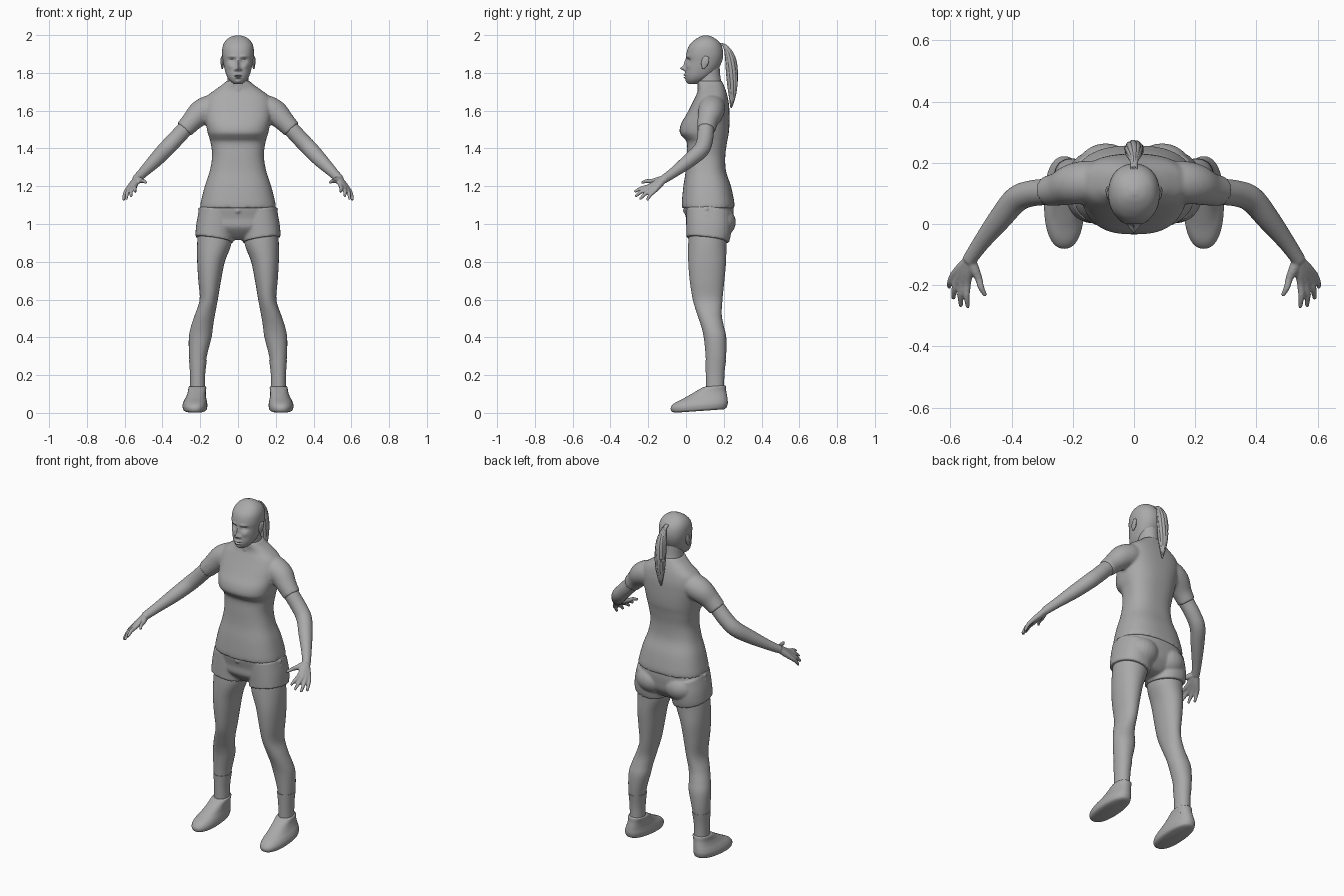
import bpy, bmesh, math, random
from mathutils import Vector, Matrix

random.seed(4)
default = bpy.data.objects.get("Cube")
if default:
    bpy.data.objects.remove(default)

grey = bpy.data.materials.new("clay grey")
grey.use_nodes = True
grey.diffuse_color = (0.4, 0.4, 0.4, 1)
grey.node_tree.nodes["Principled BSDF"].inputs["Base Color"].default_value = grey.diffuse_color


def refine(rows, steps):
    """Catmull-Rom interpolation between section rows."""
    rows = [Vector(row) for row in rows]
    padded = [rows[0]] + rows + [rows[-1]]
    result = []
    for a, b, c, d in zip(padded, padded[1:], padded[2:], padded[3:]):
        for i in range(steps):
            t = i / steps
            result.append(b + (c - a) * (t / 2) + (a * 2 - b * 5 + c * 4 - d) * (t * t / 2)
                          + (b * 3 - a - c * 3 + d) * (t ** 3 / 2))
    return result + [rows[-1]]


def skin(bm, rings):
    """Bridge rings of points with quads and close both ends."""
    loops = [[bm.verts.new(point) for point in ring] for ring in rings]
    for low, high in zip(loops, loops[1:]):
        for i in range(len(low)):
            j = (i + 1) % len(low)
            bm.faces.new((low[i], low[j], high[j], high[i]))
    bm.faces.new(loops[0][::-1])
    bm.faces.new(loops[-1])


def stack(bm, rows, power=2.3, sides=48, steps=5, tilt=(0, 0)):
    """Horizontal sections: height, middle x, half width, front y, back y."""
    def bend(value):
        return math.copysign(abs(value) ** (2 / power), value)
    rings = []
    for z, middle, half, front, back in refine(rows, steps):
        ring = []
        for i in range(sides):
            angle = math.tau * i / sides
            dx = half * bend(math.cos(angle))
            dy = (back - front) / 2 * bend(math.sin(angle))
            ring.append((middle + dx, (front + back) / 2 + dy, z + tilt[0] * dx + tilt[1] * dy))
        rings.append(ring)
    skin(bm, rings)


def tube(bm, rows, sides=20, steps=5):
    """Round limb along a path of x, y, z, radius."""
    path = refine(rows, steps)
    rings = []
    for i, row in enumerate(path):
        ahead = path[min(i + 1, len(path) - 1)].xyz - path[max(i - 1, 0)].xyz
        turn = ahead.to_track_quat("Z", "Y")
        angles = [math.tau * k / sides for k in range(sides)]
        rings.append([row.xyz + turn @ Vector((math.cos(a), math.sin(a), 0)) * row.w for a in angles])
    skin(bm, rings)


def ball(bm, centre, radii, lean=0):
    matrix = Matrix.Translation(centre) @ Matrix.Rotation(lean, 4, "X") @ Matrix.Diagonal((*radii, 1))
    bmesh.ops.create_uvsphere(bm, u_segments=24, v_segments=16, radius=1, matrix=matrix)


def finish(name, bm, mirror=False, voxel=0, relax=4):
    bmesh.ops.recalc_face_normals(bm, faces=bm.faces)
    mesh = bpy.data.meshes.new(name)
    bm.to_mesh(mesh)
    bm.free()
    mesh.materials.append(grey)
    obj = bpy.data.objects.new(name, mesh)
    bpy.context.collection.objects.link(obj)
    bpy.ops.object.select_all(action="DESELECT")
    obj.select_set(True)
    bpy.context.view_layer.objects.active = obj
    bpy.ops.object.shade_smooth_by_angle(angle=math.radians(50))
    if mirror:
        obj.modifiers.new("Mirror", "MIRROR").use_mirror_merge = False
    if voxel:
        remesh = obj.modifiers.new("Remesh", "REMESH")
        remesh.mode = "VOXEL"
        remesh.voxel_size = voxel
        remesh.use_smooth_shade = True
        obj.modifiers.new("Smooth", "SMOOTH").iterations = relax


# Head: lofted skull, then soft dabs push the face in and out
bm = bmesh.new()
stack(bm, [(1.742, 0, .022, .015, .06), (1.76, 0, .044, .002, .1), (1.785, 0, .06, -.004, .14),
           (1.82, 0, .071, -.002, .17), (1.86, 0, .079, .002, .19), (1.9, 0, .084, .002, .197),
           (1.94, 0, .081, .014, .19), (1.97, 0, .066, .04, .17), (1.99, 0, .04, .07, .14),
           (1.999, 0, .01, .095, .115)], power=2.2, sides=128, steps=8)
dabs = [  # x, z, width, height, push along y
    (0, 1.824, .010, .011, -.027), (0, 1.85, .008, .022, -.012), (.014, 1.818, .007, .007, -.012),
    (.032, 1.866, .017, .011, .015), (.032, 1.864, .011, .005, -.007), (.03, 1.887, .02, .006, -.006),
    (0, 1.789, .017, .005, -.012), (0, 1.775, .015, .005, -.011), (0, 1.782, .02, .0025, .006),
    (0, 1.753, .016, .01, -.006), (.042, 1.835, .014, .013, -.005)]
for vert in bm.verts:
    if vert.co.y < .08:
        x, z = abs(vert.co.x), vert.co.z
        vert.co.y += sum(push * math.exp(-((x - px) / w) ** 2 - ((z - pz) / h) ** 2)
                         for px, pz, w, h, push in dabs)
finish("head", bm)

bm = bmesh.new()
ball(bm, (.083, .1, 1.857), (.008, .019, .033), -.2)
ball(bm, (.086, .108, 1.862), (.007, .014, .026), -.2)
ball(bm, (.083, .093, 1.832), (.006, .009, .012))
finish("ears", bm, mirror=True)

bm = bmesh.new()
stack(bm, [(1.69, 0, .07, .06, .2), (1.74, 0, .058, .062, .19),
           (1.78, 0, .054, .06, .182), (1.83, 0, .054, .06, .178)], power=2)
finish("neck", bm)

# Ponytail made of overlapping strands
bm = bmesh.new()
spine = [(.18, 1.955, .011), (.21, 1.937, .014), (.234, 1.88, .027), (.243, 1.8, .031),
         (.245, 1.72, .026), (.243, 1.66, .016), (.238, 1.612, .005)]
for k in range(11):
    angle = math.tau * k / 10
    reach = .62 if k < 10 else 0
    drop = random.uniform(0, .02)
    tube(bm, [(math.cos(angle + i * .15) * r * reach, y + math.sin(angle + i * .15) * r * reach,
               z + drop * i / 6, r * .42) for i, (y, z, r) in enumerate(spine)], sides=10)
finish("ponytail", bm)

# Shirt: torso and sleeves fused together
bm = bmesh.new()
stack(bm, [(1.085, 0, .202, -.022, .257), (1.12, 0, .196, -.022, .255), (1.2, 0, .176, -.014, .238),
           (1.28, 0, .15, -.002, .212), (1.36, 0, .137, .003, .208), (1.43, 0, .145, .005, .217),
           (1.458, 0, .153, -.015, .222), (1.485, 0, .161, -.034, .227), (1.53, 0, .17, -.026, .23),
           (1.58, 0, .178, .002, .23), (1.63, 0, .18, .028, .228), (1.675, 0, .165, .05, .22),
           (1.71, 0, .122, .064, .21), (1.74, 0, .08, .062, .198), (1.758, 0, .06, .06, .19)], power=2.5)
for side in (-1, 1):
    tube(bm, [(side * x, y, z, r) for x, y, z, r in
              [(.09, .14, 1.635, .06), (.15, .137, 1.612, .07), (.2, .13, 1.587, .067),
               (.245, .115, 1.543, .055), (.285, .107, 1.5, .049)]], sides=28)
finish("shirt", bm, voxel=.007, relax=6)

# Arms and hands: limb, palm rays and fingers fused together
bm = bmesh.new()
tube(bm, [(.2, .13, 1.587, .05), (.27, .108, 1.515, .044), (.335, .1, 1.445, .043),
          (.385, .08, 1.393, .043), (.44, .015, 1.335, .038), (.5, -.062, 1.275, .028),
          (.54, -.12, 1.235, .023)])
wrist = Vector((.537, -.115, 1.238))
fingers = [((.545, -.195, 1.2), (.543, -.273, 1.17)), ((.562, -.195, 1.19), (.566, -.27, 1.145)),
           ((.578, -.185, 1.18), (.591, -.245, 1.13)), ((.59, -.167, 1.175), (.605, -.207, 1.125)),
           ((.508, -.178, 1.228), (.485, -.235, 1.218))]
for knuckle, tip in fingers:
    knuckle, tip = Vector(knuckle), Vector(tip)
    bend = (knuckle + tip) / 2 + Vector((.003, -.002, .004))
    tube(bm, [(*wrist, .018), (*((wrist + knuckle) / 2), .017), (*knuckle, .0125),
              (*bend, .0105), (*tip, .007)], sides=12)
finish("arms", bm, mirror=True, voxel=.005, relax=3)

# Shorts: pelvis, seat and flared leg openings fused together
bm = bmesh.new()
stack(bm, [(1.12, 0, .19, -.012, .245), (1.08, 0, .202, -.01, .252), (1.03, 0, .21, 0, .25),
           (.98, 0, .2, .005, .24), (.93, 0, .12, .05, .2), (.915, 0, .06, .08, .16)])
for side in (-1, 1):
    stack(bm, [(1.07, side * .115, .088, .003, .235), (1, side * .119, .099, .002, .24),
               (.95, side * .124, .1, .002, .236), (.917, side * .126, .1, .002, .228)],
          tilt=(side * .16, -.12))
    ball(bm, (side * .092, .17, 1.01), (.1, .094, .085))
    for z in (1.02, 1.05, 1.08):
        ball(bm, (side * .207, .11, z), (.008, .007, .007))
ball(bm, (0, -.008, 1.07), (.012, .01, .012))
finish("shorts", bm, voxel=.006, relax=4)

# Legs
bm = bmesh.new()
stack(bm, [(1, .122, .085, .02, .22), (.9, .125, .091, .012, .214), (.8, .143, .073, .012, .212),
           (.7, .15, .06, .02, .203), (.6, .155, .048, .036, .193), (.52, .175, .053, .06, .189),
           (.46, .19, .058, .08, .2), (.4, .2, .06, .094, .213), (.3, .212, .047, .104, .212),
           (.2, .214, .037, .108, .2), (.1, .214, .037, .11, .2)], power=2.1)
finish("legs", bm, mirror=True)

bm = bmesh.new()
stack(bm, [(.28, .212, .047, .102, .212), (.2, .214, .04, .105, .203), (.1, .214, .04, .107, .203)], power=2.1)
finish("socks", bm, mirror=True)

# Shoes with a raised heel and sloping upper
bm = bmesh.new()
stack(bm, [(.01, .228, .05, -.055, .2), (.018, .228, .062, -.076, .214), (.04, .228, .066, -.08, .221),
           (.062, .226, .061, -.06, .22), (.085, .222, .053, -.012, .217), (.11, .218, .048, .035, .213),
           (.135, .215, .047, .08, .211), (.142, .215, .042, .095, .207)], tilt=(0, .07))
finish("shoes", bm, mirror=True)
